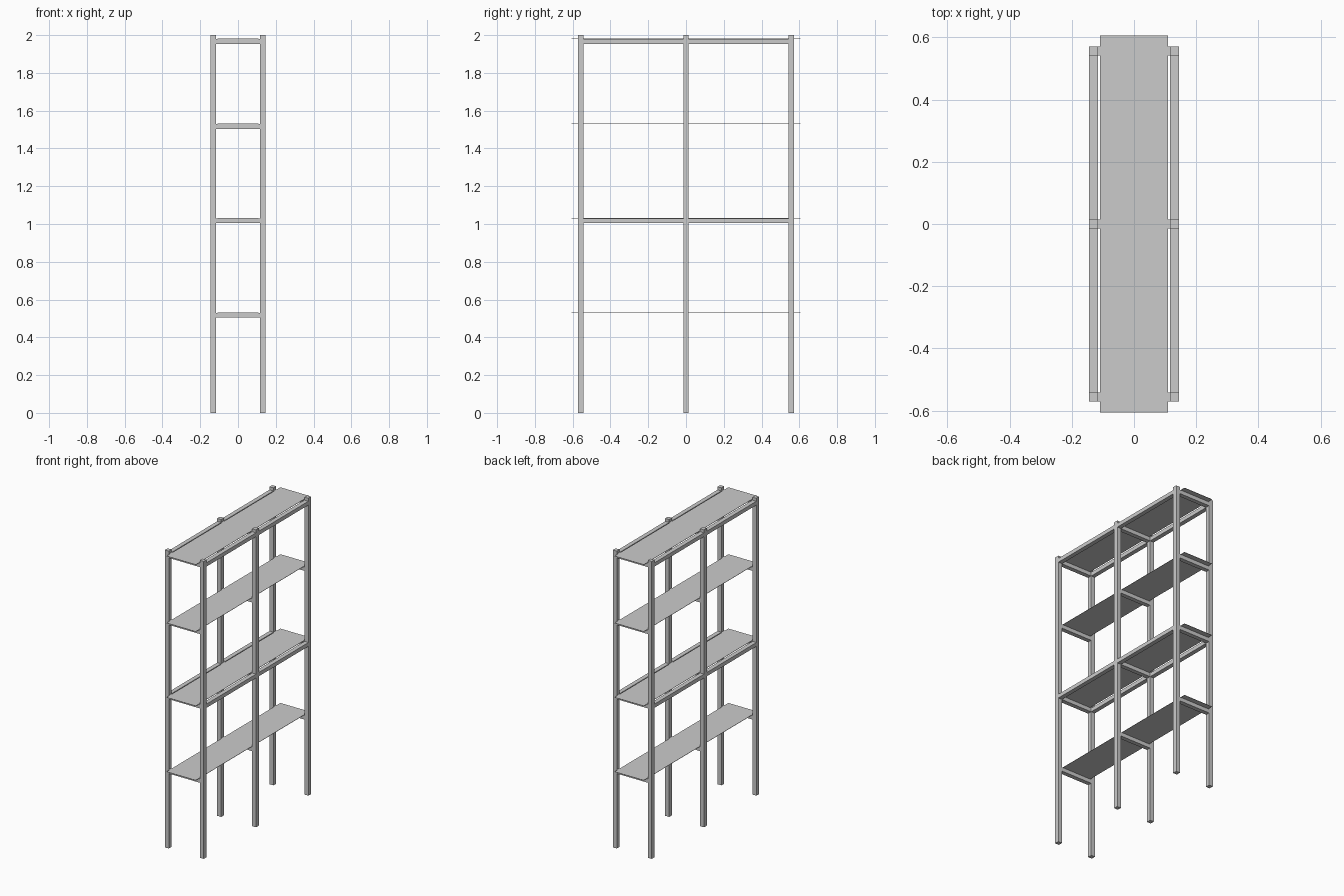
import bpy

if "Cube" in bpy.data.objects:
    bpy.data.objects.remove(bpy.data.objects["Cube"])

POST_X, POST_Y, W = 0.13, 0.556, 0.029   # post centres and section width
BAR_H = 0.026                            # height of the support bars
LEVELS = [0.53, 1.03, 1.53, 1.98]        # top of the bars at each shelf
RAILED = [1.03, 1.98]                    # levels with lengthwise rails


def box(name, lo, hi):
    bpy.ops.mesh.primitive_cube_add(size=1, location=[(a + b) / 2 for a, b in zip(lo, hi)])
    ob = bpy.context.object
    ob.name = name
    ob.scale = [b - a for a, b in zip(lo, hi)]
    bpy.ops.object.transform_apply(location=False, rotation=False, scale=True)
    return ob


h = W / 2
# six upright posts
for x in (-POST_X, POST_X):
    for y in (-POST_Y, 0, POST_Y):
        box("post", (x - h, y - h, 0), (x + h, y + h, 2))

for z in LEVELS:
    # cross bars joining front and back posts
    for y in (-POST_Y, 0, POST_Y):
        box("cross_bar", (-POST_X + h, y - h, z - BAR_H), (POST_X - h, y + h, z))
    # thin shelf board resting on the bars
    box("shelf", (-0.1085, -0.605, z), (0.1085, 0.605, z + 0.002))

# long rails between neighbouring posts
for z in RAILED:
    for x in (-POST_X, POST_X):
        for y0, y1 in ((-POST_Y + h, -h), (h, POST_Y - h)):
            box("long_rail", (x - h, y0, z - BAR_H), (x + h, y1, z))
